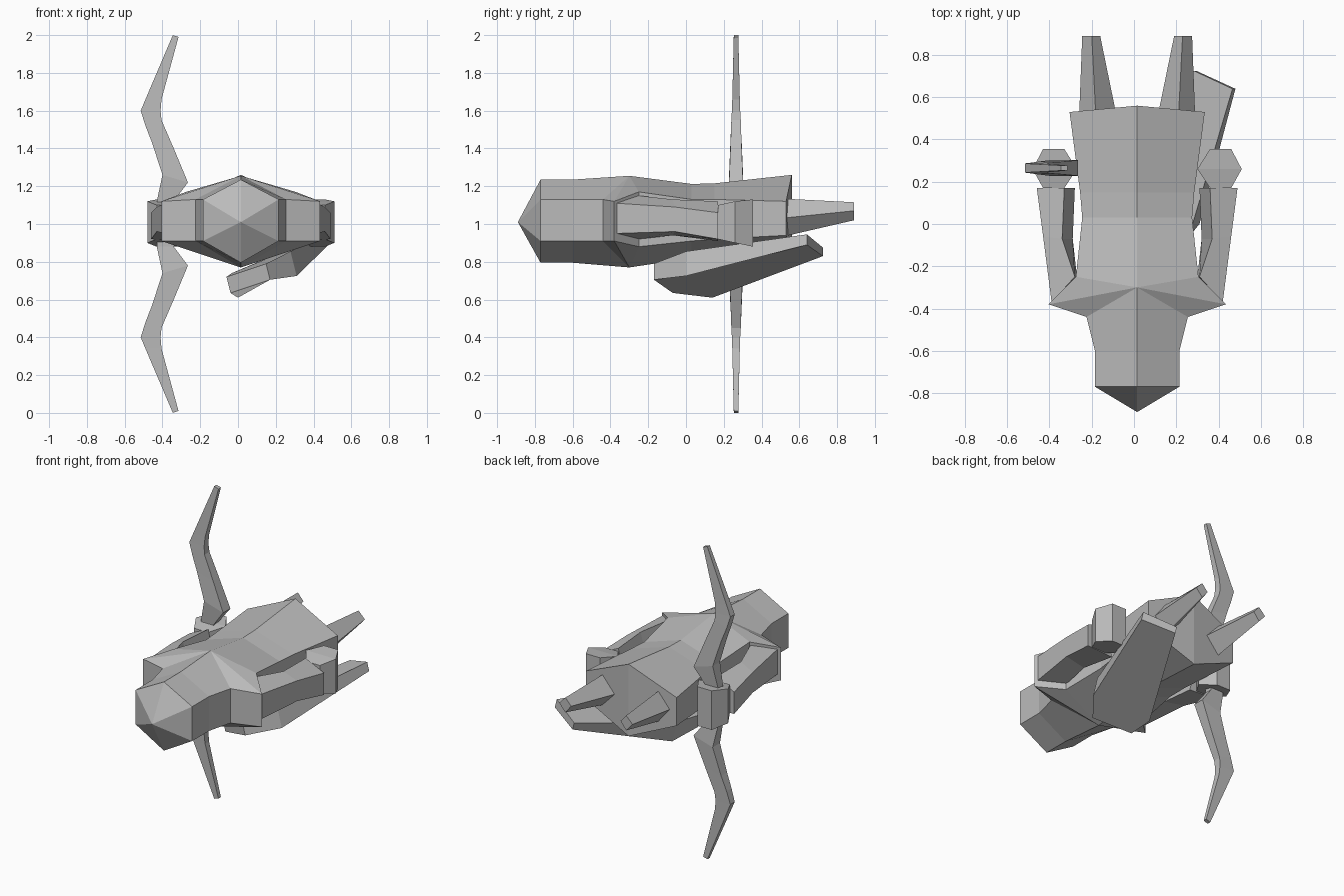
import bpy
import bmesh

cube = bpy.data.objects.get("Cube")
if cube:
    bpy.data.objects.remove(cube, do_unlink=True)

CX = 0.015  # symmetry plane of the figure

grey = bpy.data.materials.new("plain grey")
grey.use_nodes = True
colour = (0.5, 0.5, 0.5, 1)
grey.diffuse_color = colour
grey.node_tree.nodes["Principled BSDF"].inputs["Base Color"].default_value = colour


def loft(name, rings, start_tip=None, end_tip=None):
    """Skin a row of equal rings; close each end with a cap or a fan to a tip."""
    bm = bmesh.new()
    rows = [[bm.verts.new(p) for p in ring] for ring in rings]
    n = len(rows[0])
    for a, b in zip(rows, rows[1:]):
        for i in range(n):
            j = (i + 1) % n
            bm.faces.new((a[i], a[j], b[j], b[i]))
    for row, tip in ((rows[0], start_tip), (rows[-1], end_tip)):
        if tip:
            t = bm.verts.new(tip)
            for i in range(n):
                bm.faces.new((row[i], row[(i + 1) % n], t))
        else:
            bm.faces.new(row)
    bmesh.ops.remove_doubles(bm, verts=bm.verts, dist=0.0005)
    bmesh.ops.recalc_face_normals(bm, faces=bm.faces)
    mesh = bpy.data.meshes.new(name)
    bm.to_mesh(mesh)
    bm.free()
    mesh.materials.append(grey)
    obj = bpy.data.objects.new(name, mesh)
    bpy.context.collection.objects.link(obj)
    return obj


def pair(name, rings):
    """Loft a limb on the left (+x) and its mirror image on the right."""
    loft("left_" + name, rings)
    loft("right_" + name, [[(2 * CX - x, y, z) for x, y, z in r] for r in rings])


# Head and torso: six-sided sections with a top and a bottom ridge
def section(ridge_y, top, bottom, side_y, half, high, low):
    l, r = CX + half, CX - half
    return [(CX, ridge_y, top), (l, side_y, high), (l, side_y, low),
            (CX, ridge_y, bottom), (r, side_y, low), (r, side_y, high)]


loft("body", [
    section(-0.77, 1.235, 0.795, -0.77, 0.20, 1.13, 0.91),
    section(-0.60, 1.235, 0.795, -0.60, 0.20, 1.13, 0.91),
    section(-0.30, 1.255, 0.77, -0.44, 0.24, 1.13, 0.91),
    section(-0.30, 1.255, 0.77, -0.38, 0.42, 1.12, 0.91),
    section(-0.30, 1.255, 0.77, -0.25, 0.29, 1.17, 0.88),
    section(0.03, 1.212, 0.82, 0.03, 0.26, 1.13, 0.91),
    section(0.15, 1.215, 0.82, 0.15, 0.27, 1.13, 0.92),
    section(0.56, 1.26, 0.80, 0.53, 0.32, 1.12, 0.94),
], start_tip=(CX, -0.89, 1.01), end_tip=(CX, 0.56, 1.03))

# Arms: bent four-sided limbs swept back along the torso
pair("arm", [
    [(0.42, -0.37, 0.95), (0.42, -0.37, 1.11), (0.31, -0.25, 1.15), (0.30, -0.25, 0.92)],
    [(0.46, -0.06, 0.96), (0.46, -0.06, 1.09), (0.37, -0.07, 1.13), (0.32, -0.07, 0.94)],
    [(0.49, 0.17, 0.92), (0.49, 0.17, 1.06), (0.36, 0.17, 1.12), (0.31, 0.17, 0.91)],
])


# Hands: blocks that bulge in the middle
def block(y, x0, x1, z0, z1):
    return [(x0, y, z0), (x1, y, z0), (x1, y, z1), (x0, y, z1)]


pair("hand", [
    block(0.17, 0.36, 0.46, 0.92, 1.10),
    block(0.26, 0.30, 0.51, 0.90, 1.12),
    block(0.355, 0.36, 0.46, 0.88, 1.13),
])

# Legs: tapering diamond sections
pair("leg", [
    [(0.21, 0.50, 1.135), (0.29, 0.50, 1.03), (0.21, 0.50, 0.93), (0.11, 0.50, 1.03)],
    [(0.23, 0.89, 1.115), (0.275, 0.89, 1.07), (0.23, 0.89, 1.02), (0.19, 0.89, 1.07)],
])

# Bow: upper limb stations (outer x, outer z, inner x, inner z, half depth)
limb = [
    (-0.43, 1.12, -0.34, 1.12, 0.025),
    (-0.40, 1.26, -0.265, 1.22, 0.037),
    (-0.455, 1.43, -0.34, 1.40, 0.030),
    (-0.49, 1.52, -0.405, 1.55, 0.025),
    (-0.515, 1.60, -0.41, 1.60, 0.022),
    (-0.49, 1.66, -0.405, 1.66, 0.020),
    (-0.345, 2.00, -0.315, 1.99, 0.012),
]
# the lower limb repeats the upper one upside down
lower = [(a, 2 - b, c, 2 - d, h) for a, b, c, d, h in reversed(limb)]
BY = 0.265
loft("bow", [[(a, BY - h, b), (c, BY - h, d), (c, BY + h, d), (a, BY + h, b)]
             for a, b, c, d, h in lower + limb])

# Quiver: tilted wedge slung under the torso
base = [(-0.04, -0.07, 0.635), (0.17, -0.17, 0.705), (0.31, 0.0, 0.725),
        (0.48, 0.64, 0.89), (0.295, 0.725, 0.83), (0.0, 0.14, 0.61)]
lift = [0.085, 0.085, 0.13, 0.055, 0.045, 0.13]
loft("quiver", [base, [(x - 0.25 * t, y, z + t) for (x, y, z), t in zip(base, lift)]])
